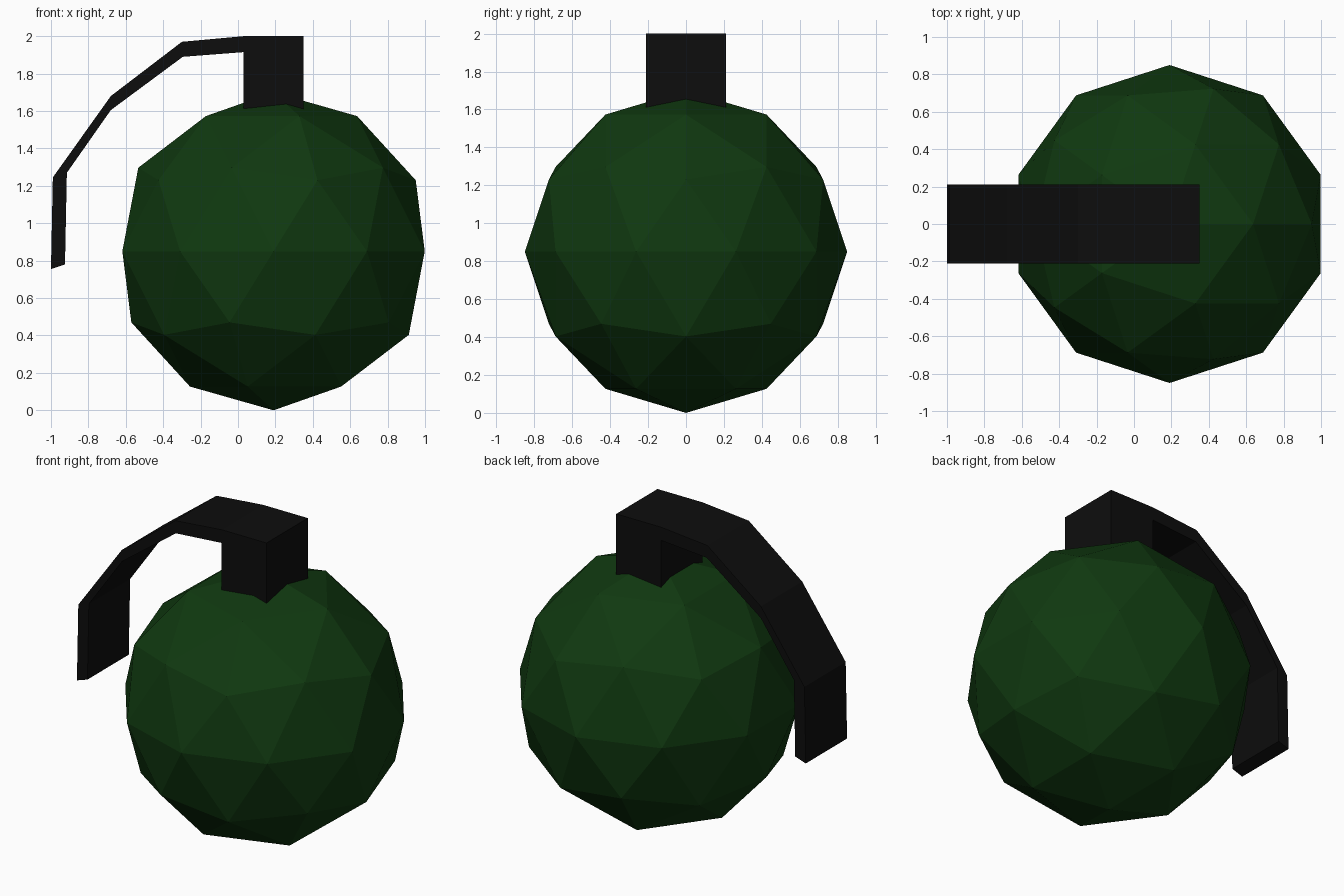
import bpy
import bmesh

default_cube = bpy.data.objects.get("Cube")
if default_cube:
    bpy.data.objects.remove(default_cube, do_unlink=True)


def make_material(name, rgb):
    mat = bpy.data.materials.new(name)
    mat.use_nodes = True
    color = (*rgb, 1.0)
    mat.diffuse_color = color
    shader = next(n for n in mat.node_tree.nodes if n.type == "BSDF_PRINCIPLED")
    shader.inputs["Base Color"].default_value = color
    shader.inputs["Roughness"].default_value = 0.8
    return mat


def add_object(name, bm, mat):
    bmesh.ops.recalc_face_normals(bm, faces=bm.faces)
    mesh = bpy.data.meshes.new(name)
    bm.to_mesh(mesh)
    bm.free()
    mesh.materials.append(mat)
    obj = bpy.data.objects.new(name, mesh)
    bpy.context.collection.objects.link(obj)
    return obj


def extrude_strip(name, upper, lower, half_width, mat):
    """Solid strip between two x-z outlines, extruded along y."""
    bm = bmesh.new()
    rings = []
    for top, bottom in zip(upper, lower):
        corners = [(top, -half_width), (top, half_width),
                   (bottom, half_width), (bottom, -half_width)]
        rings.append([bm.verts.new((p[0], y, p[1])) for p, y in corners])
    for a, b in zip(rings, rings[1:]):
        for i in range(4):
            j = (i + 1) % 4
            bm.faces.new((a[i], a[j], b[j], b[i]))
    bm.faces.new(rings[0])
    bm.faces.new(rings[-1])
    return add_object(name, bm, mat)


green = make_material("dark green", (0.005, 0.04, 0.005))
black = make_material("black", (0.004, 0.004, 0.004))

# Faceted round body
RADIUS = 0.85
bm = bmesh.new()
bmesh.ops.create_icosphere(bm, subdivisions=2, radius=RADIUS)
body = add_object("body", bm, green)
body.location = (0.19, 0, RADIUS)

# Square cap sunk into the top of the body
HALF_WIDTH = 0.21
extrude_strip("cap", [(0.03, 2.0), (0.35, 2.0)], [(0.03, 1.58), (0.35, 1.58)],
              HALF_WIDTH, black)

# Bent lever sweeping from the cap down the right side
outer = [(0.03, 2.0), (-0.30, 1.97), (-0.68, 1.68), (-0.99, 1.245), (-1.0, 0.755)]
inner = [(0.03, 1.915), (-0.295, 1.89), (-0.68, 1.605), (-0.915, 1.27), (-0.925, 0.78)]
extrude_strip("lever", outer, inner, HALF_WIDTH, black)
